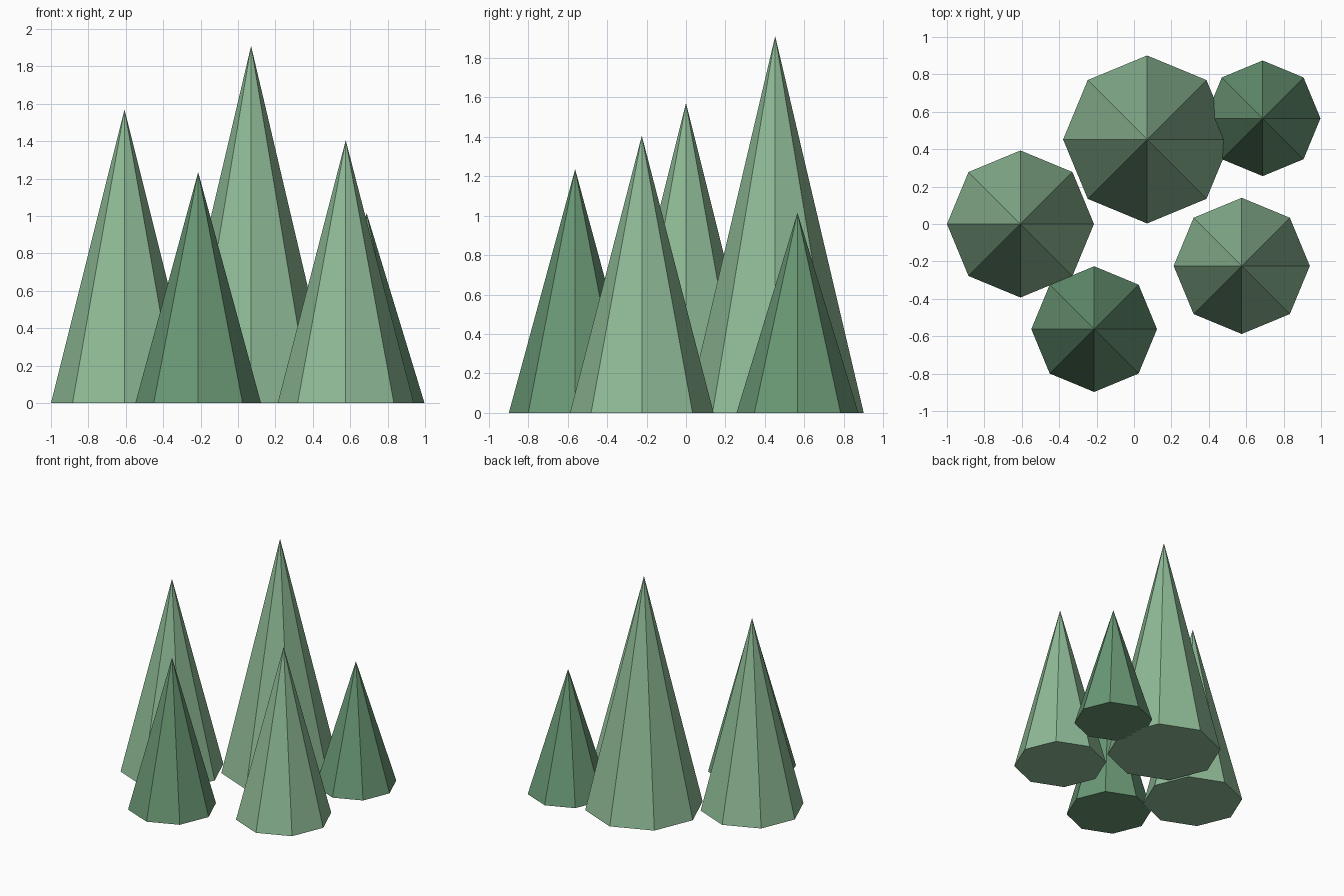
import bpy

cube = bpy.data.objects.get("Cube")
if cube:
    bpy.data.objects.remove(cube, do_unlink=True)


def make_material(name, color):
    mat = bpy.data.materials.new(name)
    mat.use_nodes = True
    mat.diffuse_color = color
    mat.node_tree.nodes["Principled BSDF"].inputs["Base Color"].default_value = color
    return mat


light_green = make_material("light green", (0.275, 0.497, 0.309, 1))
dark_green = make_material("dark green", (0.144, 0.314, 0.178, 1))


def make_tree(name, x, y, radius, height, mat):
    # Closed eight-sided cone with corners on the x and y axes
    bpy.ops.mesh.primitive_cone_add(vertices=8, radius1=radius, radius2=0,
                                    depth=height, location=(x, y, height / 2))
    tree = bpy.context.object
    tree.name = name
    tree.data.materials.append(mat)
    bpy.ops.object.shade_flat()


# Grove of five conifers
make_tree("tall_back_tree", 0.07, 0.452, 0.449, 1.91, light_green)
make_tree("right_tree", -0.607, 0.0, 0.393, 1.57, light_green)
make_tree("left_tree", 0.576, -0.224, 0.364, 1.405, light_green)
make_tree("front_tree", -0.213, -0.562, 0.336, 1.235, dark_green)
make_tree("small_back_tree", 0.688, 0.565, 0.309, 1.015, dark_green)
